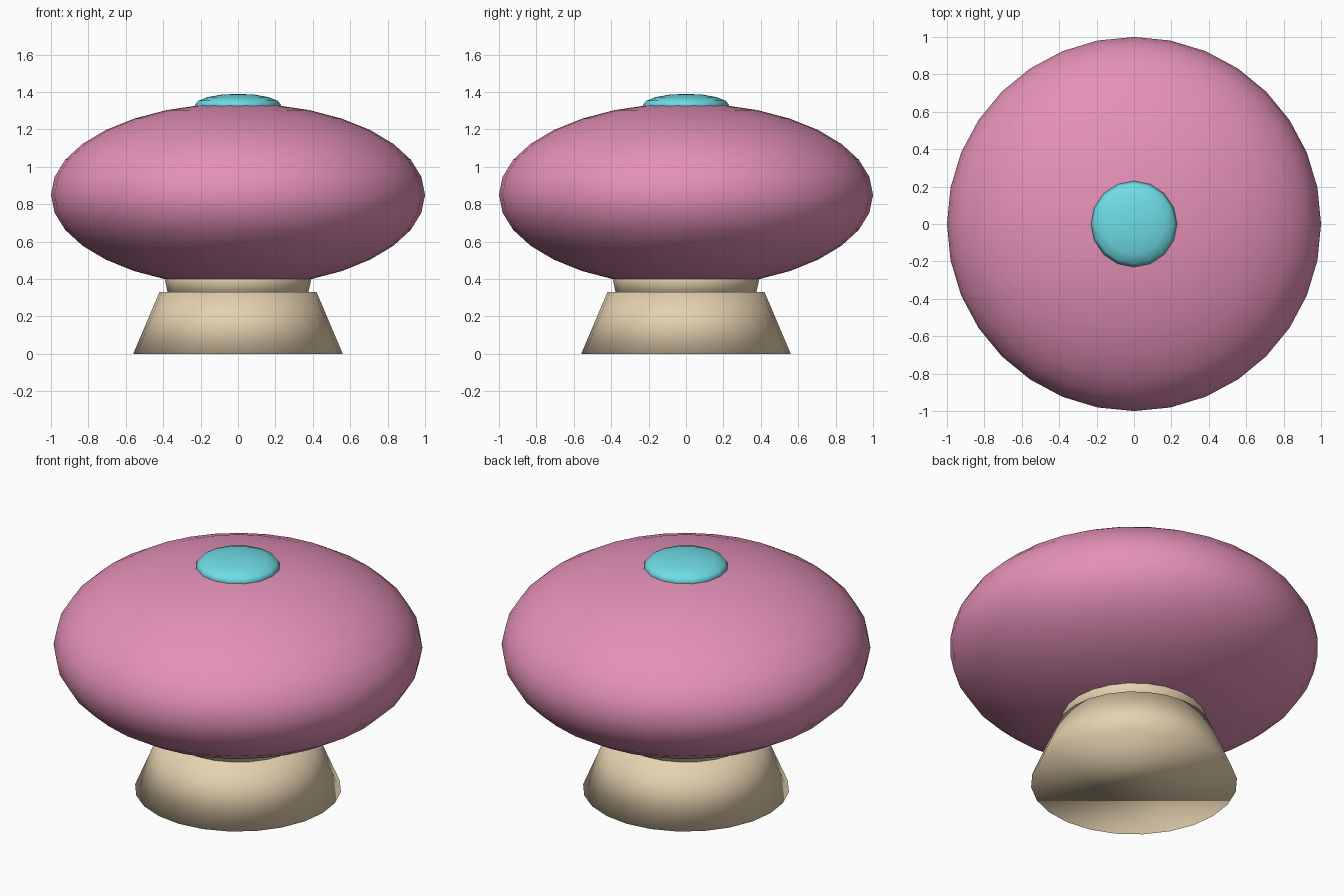
import bpy

if "Cube" in bpy.data.objects:
    bpy.data.objects.remove(bpy.data.objects["Cube"])


def material(name, rgb):
    """Flat colour given as sRGB bytes, stored as linear."""
    m = bpy.data.materials.new(name)
    lin = [((c / 255 + 0.055) / 1.055) ** 2.4 for c in rgb]
    m.diffuse_color = (*lin, 1)
    m.use_nodes = True
    m.node_tree.nodes["Principled BSDF"].inputs["Base Color"].default_value = m.diffuse_color
    return m


def finish(name, mat):
    ob = bpy.context.object
    ob.name = name
    ob.data.materials.append(mat)
    bpy.ops.object.transform_apply(location=False, rotation=False, scale=True)
    bpy.ops.object.shade_smooth()
    return ob


def ellipsoid(name, mat, radius, height, z, segments, rings):
    bpy.ops.mesh.primitive_uv_sphere_add(
        segments=segments, ring_count=rings, radius=1, location=(0, 0, z))
    bpy.context.object.scale = (radius, radius, height)
    return finish(name, mat)


def frustum(name, mat, r_low, r_high, z_low, z_high, sides=24):
    bpy.ops.mesh.primitive_cone_add(
        vertices=sides, radius1=r_low, radius2=r_high, depth=z_high - z_low,
        location=(0, 0, (z_low + z_high) / 2))
    return finish(name, mat)


pink = material("pink", (229, 145, 184))
beige = material("beige", (229, 209, 175))
cyan = material("cyan", (110, 220, 229))

# Flared foot and the narrow neck above it
frustum("foot", beige, 0.56, 0.42, 0.0, 0.33)
frustum("neck", beige, 0.37, 0.405, 0.30, 0.46)

# Wide squashed body
ellipsoid("body", pink, 1.0, 0.49, 0.85, 32, 16)

# Small button on top
ellipsoid("top_button", cyan, 0.23, 0.06, 1.33, 16, 8)
